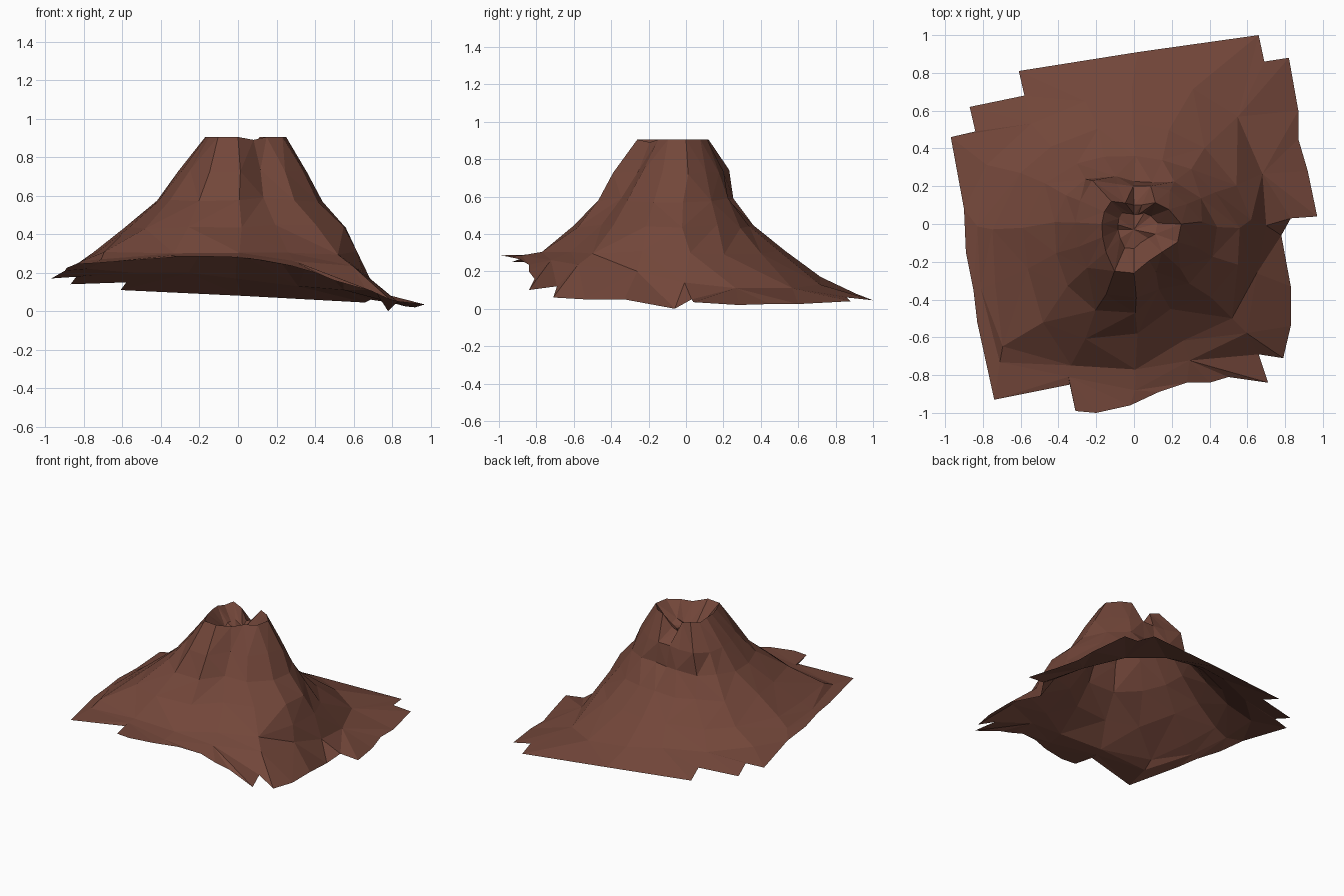
import bpy, bmesh, math, random

if "Cube" in bpy.data.objects:
    bpy.data.objects.remove(bpy.data.objects["Cube"])

random.seed(4)
N = 16  # directions around the cone, counter-clockwise from +x


def ring(radii, heights, jitter=0.0):
    """Closed ring of points from radii at equal angles, slightly roughened."""
    pts = []
    for i, (r, z) in enumerate(zip(radii, heights)):
        a = 2 * math.pi * i / N + random.uniform(-jitter, jitter)
        pts.append((r * math.cos(a), r * math.sin(a), z))
    return pts


def angle(p):
    return math.atan2(p[1], p[0]) % (2 * math.pi)


def zip_rings(bm, inner, outer):
    """Fill the strip between two rings with triangles, matched by angle."""
    inner = sorted(inner, key=lambda v: angle(v.co))
    outer = sorted(outer, key=lambda v: angle(v.co))
    n, m = len(inner), len(outer)

    def at(vs, k):
        return angle(vs[k % len(vs)].co) + 2 * math.pi * (k // len(vs))

    i = j = 0
    while i < n or j < m:
        a, b = inner[i % n], outer[j % m]
        if j >= m or (i < n and at(inner, i + 1) < at(outer, j + 1)):
            bm.faces.new((a, b, inner[(i + 1) % n]))
            i += 1
        else:
            bm.faces.new((a, b, outer[(j + 1) % m]))
            j += 1


# Crater rim, with a low notch at the back
rim_r = [.25, .20, .16, .11, .10, .12, .17, .17, .17, .18, .21, .27, .26, .21, .21, .25]
rim_z = [.905, .905, .905, .82, .80, .88, .905, .89, .905, .905, .905, .905, .905, .89, .905, .905]

# Slope contours: height, then radius in each direction
slopes = [
    (.73, [.36, .30, .26, .22, .20, .23, .32, .31, .31, .32, .34, .40, .39, .28, .34, .36]),
    (.58, [.44, .38, .31, .24, .225, .27, .35, .39, .42, .44, .48, .50, .47, .37, .43, .45]),
    (.44, [.56, .46, .42, .37, .36, .39, .44, .52, .59, .61, .71, .66, .58, .49, .56, .59]),
    (.30, [.62, .58, .55, .53, .53, .54, .60, .66, .75, .80, .95, .82, .77, .67, .72, .66]),
]

# Foot of the slope: flatter, higher at the front than at the back
foot_r = [.70, .73, .79, .78, .72, .70, .76, .84, .83, .88, 1.02, .88, .88, .78, .83, .70]
foot_z = [.14, .11, .11, .13, .17, .20, .20, .22, .25, .26, .27, .29, .285, .26, .235, .20]

# Ragged outer edge
edge = [
    (.83, .03, .05), (.97, .04, .035), (.92, .28, .02), (.87, .45, .025),
    (.87, .60, .025), (.82, .88, .04), (.69, .86, .06), (.66, 1.0, .045),
    (.02, .91, .08), (-.61, .81, .11), (-.58, .68, .15), (-.87, .62, .14),
    (-.84, .49, .18), (-.97, .46, .17), (-.90, .08, .21), (-.89, -.15, .225),
    (-.85, -.35, .24), (-.83, -.52, .245), (-.74, -.93, .25), (-.34, -.85, .28),
    (-.31, -.99, .285), (-.20, -1.0, .285), (-.02, -.96, .28), (.13, -.89, .265),
    (.28, -.84, .235), (.40, -.84, .20), (.50, -.81, .16), (.71, -.84, .10),
    (.66, -.69, .12), (.79, -.71, .06), (.83, -.54, .05), (.83, -.33, .05),
    (.78, -.06, 0.0),
]

bm = bmesh.new()
rings = [ring([r * .5 for r in rim_r], [.79 + random.uniform(-.02, .02) for _ in rim_r], .06),
         ring(rim_r, rim_z)]
for z, radii in slopes:
    rough = [z + random.uniform(-.012, .012) for _ in radii]
    rings.append(ring(radii, rough, .04))
rings.append(ring(foot_r, foot_z, .02))
rings.append(edge)

loops = [[bm.verts.new(p) for p in pts] for pts in rings]
for inner, outer in zip(loops, loops[1:]):
    zip_rings(bm, inner, outer)

# Crater floor
centre = bm.verts.new((0, -.03, .78))
for i in range(N):
    bm.faces.new((centre, loops[0][i], loops[0][(i + 1) % N]))
bmesh.ops.recalc_face_normals(bm, faces=bm.faces)
if sum(f.normal.z for f in bm.faces) < 0:
    bmesh.ops.reverse_faces(bm, faces=bm.faces)

mesh = bpy.data.meshes.new("volcano")
bm.to_mesh(mesh)
bm.free()
volcano = bpy.data.objects.new("volcano", mesh)
bpy.context.collection.objects.link(volcano)

rock = bpy.data.materials.new("brown_rock")
rock.diffuse_color = (.17, .062, .042, 1)
rock.use_nodes = True
rock.node_tree.nodes["Principled BSDF"].inputs["Base Color"].default_value = rock.diffuse_color
mesh.materials.append(rock)
